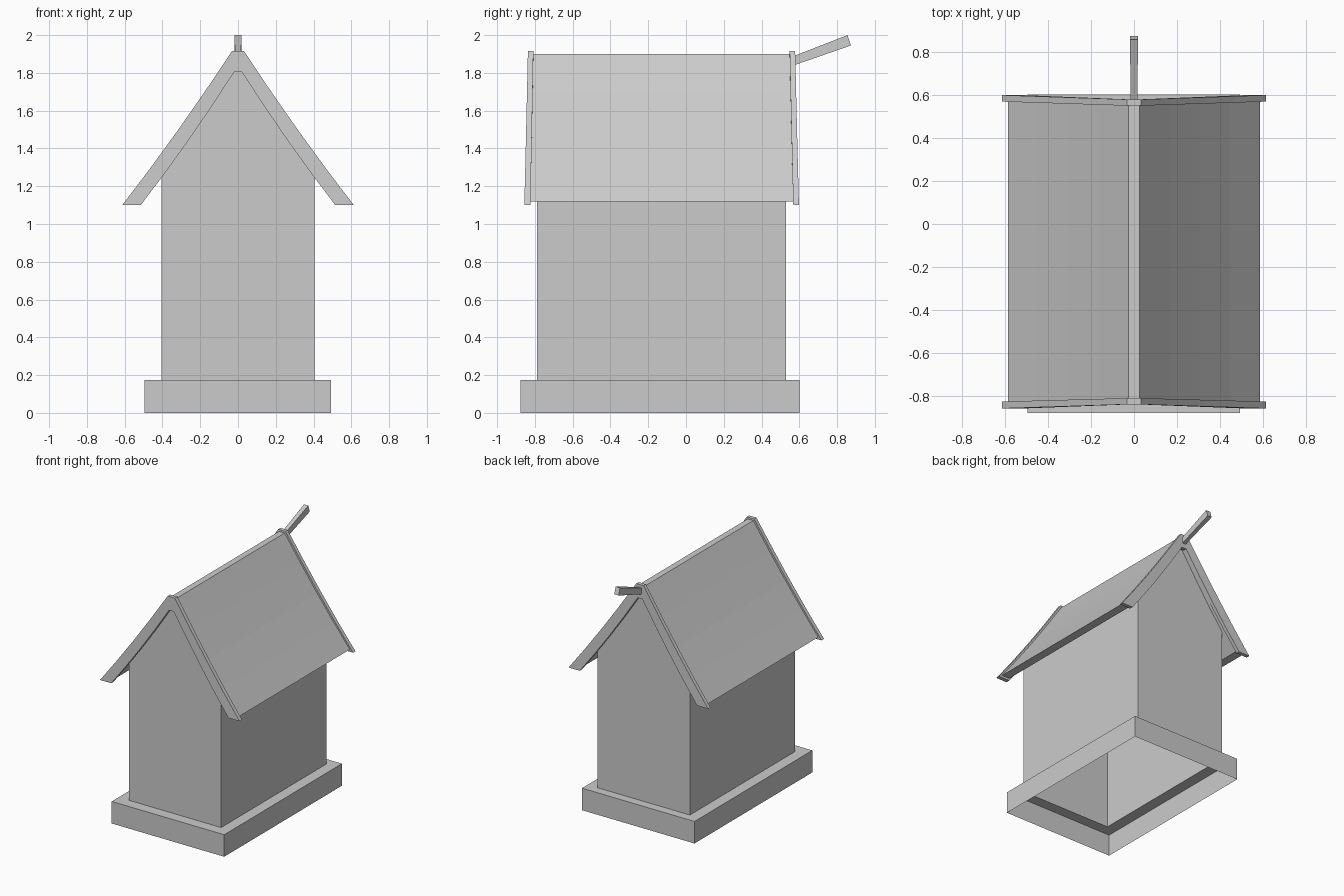
import bpy
import bmesh

if "Cube" in bpy.data.objects:
    bpy.data.objects.remove(bpy.data.objects["Cube"])


def make_object(name, verts, faces):
    mesh = bpy.data.meshes.new(name)
    bm = bmesh.new()
    vs = [bm.verts.new(v) for v in verts]
    for f in faces:
        bm.faces.new([vs[i] for i in f])
    bmesh.ops.recalc_face_normals(bm, faces=bm.faces[:])
    bm.to_mesh(mesh)
    bm.free()
    obj = bpy.data.objects.new(name, mesh)
    bpy.context.collection.objects.link(obj)
    return obj


def loft(name, rings, caps=True):
    """Skin a row of equal closed rings."""
    n = len(rings[0])
    verts = [p for r in rings for p in r]
    faces = [(k * n + i, k * n + (i + 1) % n, (k + 1) * n + (i + 1) % n, (k + 1) * n + i)
             for k in range(len(rings) - 1) for i in range(n)]
    if caps:
        faces += [tuple(range(n)), tuple(range(len(verts) - n, len(verts)))]
    return make_object(name, verts, faces)


def rect(x0, x1, y0, y1, z):
    return [(x0, y0, z), (x1, y0, z), (x1, y1, z), (x0, y1, z)]


def slope(a, b, t, sag=0.017):
    """Point on a gently sagging roof line from ridge a to eave b."""
    return (a[0] + (b[0] - a[0]) * t,
            a[1] + (b[1] - a[1]) * t - sag * 4 * t * (1 - t))


def gable_strip(name, outer, inner, y_top, y_eave, steps=4):
    """Inverted V with thickness; its ends flare out towards the eaves."""
    right = []
    for k in range(steps + 1):
        t = k / steps
        (xo, zo), (xi, zi) = slope(*outer, t), slope(*inner, t)
        y0, y1 = (a + (b - a) * t for a, b in zip(y_top, y_eave))
        right.append([(xo, y0, zo), (xo, y1, zo), (xi, y1, zi), (xi, y0, zi)])
    left = [[(-x, y, z) for x, y, z in r] for r in reversed(right)]
    return loft(name, left + right)


# Open-bottomed plinth with a ledge up to the walls
WX, Y0, Y1, LEDGE = 0.405, -0.79, 0.53, 0.175
loft("plinth", [rect(-0.495, 0.493, -0.877, 0.6, 0),
                rect(-0.495, 0.493, -0.877, 0.6, LEDGE),
                rect(-WX, WX, Y0, Y1, LEDGE)], caps=False)

# Hollow walls with gable ends, open below and closed by the roof
half = [(WX, LEDGE), (WX, 1.26), (0.2, 1.55), (0.02, 1.825)]
outline = half + [(-x, z) for x, z in reversed(half)]
n = len(outline)
make_object("walls",
            [(x, y, z) for y in (Y0, Y1) for x, z in outline],
            [tuple(range(n)), tuple(range(n, 2 * n)),
             (0, 1, n + 1, n), (n - 2, n - 1, 2 * n - 1, 2 * n - 2)])

# Roof slab
gable_strip("roof", ((0.025, 1.9), (0.585, 1.118)), ((0.02, 1.815), (0.515, 1.118)),
            (-0.822, 0.563), (-0.838, 0.581))

# Gable boards at both ends
for name, top, eave in (("front_gable_board", (-0.837, -0.808), (-0.856, -0.824)),
                        ("back_gable_board", (0.549, 0.578), (0.568, 0.598))):
    gable_strip(name, ((0.032, 1.915), (0.613, 1.1)), ((0.02, 1.805), (0.515, 1.1)), top, eave)

# Slanted beam at the rear peak
loft("ridge_beam", [
    [(-0.015, 0.565, 1.838), (0.015, 0.565, 1.838), (0.015, 0.565, 1.887), (-0.015, 0.565, 1.887)],
    [(-0.019, 0.873, 1.945), (0.019, 0.873, 1.945), (0.019, 0.855, 2.0), (-0.019, 0.855, 2.0)]])
